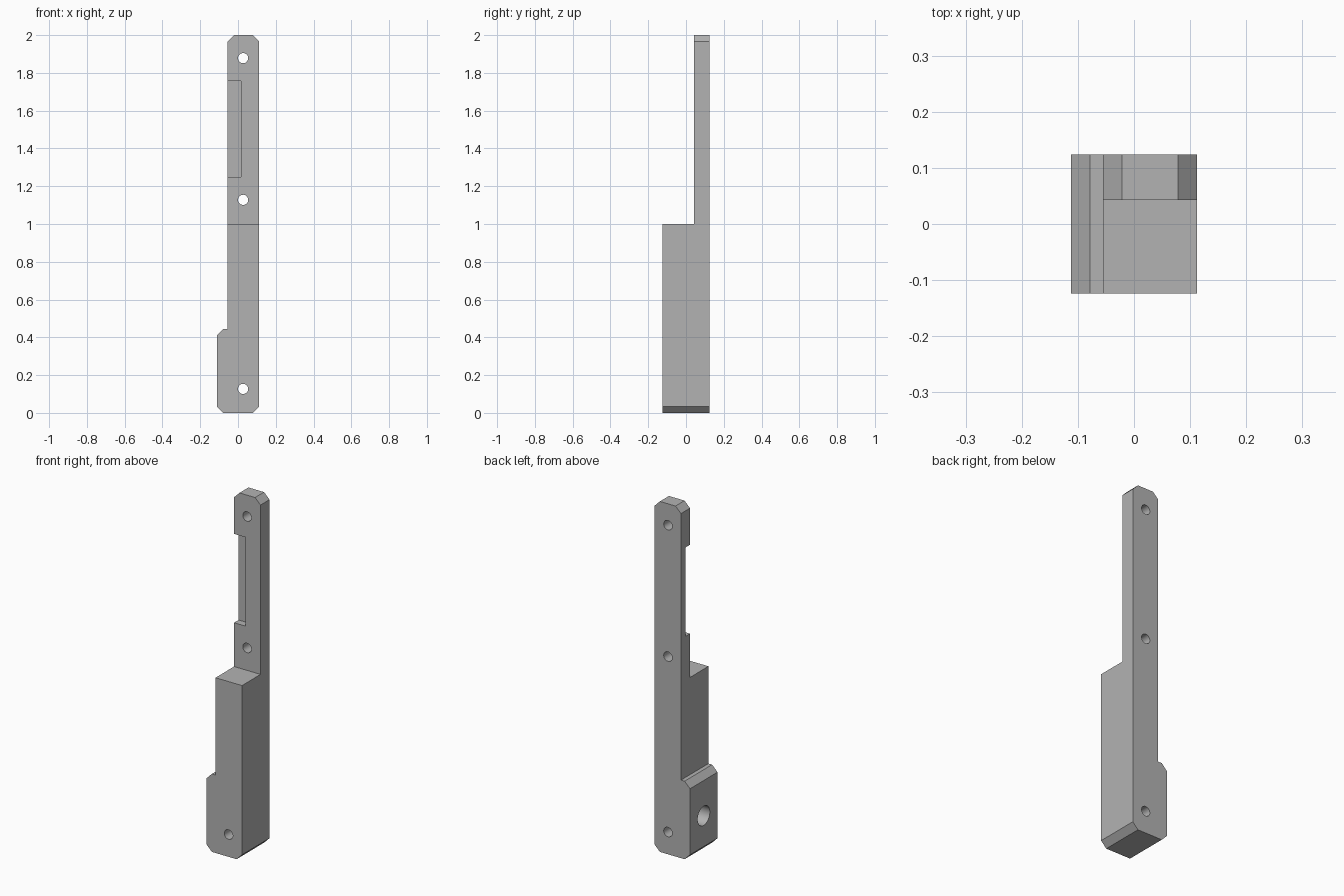
import bpy
import bmesh
import math

if "Cube" in bpy.data.objects:
    bpy.data.objects.remove(bpy.data.objects["Cube"], do_unlink=True)

grey = bpy.data.materials.new("plain grey")
grey.use_nodes = True
colour = (0.45, 0.45, 0.45, 1)
grey.diffuse_color = colour
for node in grey.node_tree.nodes:
    if node.type == 'BSDF_PRINCIPLED':
        node.inputs["Base Color"].default_value = colour

LEFT, RIGHT, STEP = -0.112, 0.112, -0.055
FRONT, BACK, PLATE = -0.124, 0.124, 0.043
C = 0.034  # corner chamfer


def add_object(name, bm):
    bmesh.ops.recalc_face_normals(bm, faces=bm.faces)
    mesh = bpy.data.meshes.new(name)
    bm.to_mesh(mesh)
    bm.free()
    mesh.materials.append(grey)
    obj = bpy.data.objects.new(name, mesh)
    bpy.context.collection.objects.link(obj)
    return obj


def extruded(name, outline, y0, y1):
    """Prism from an x-z outline, running from y0 to y1."""
    bm = bmesh.new()
    face = bm.faces.new([bm.verts.new((x, y0, z)) for x, z in outline])
    out = bmesh.ops.extrude_face_region(bm, geom=[face])
    verts = [v for v in out["geom"] if isinstance(v, bmesh.types.BMVert)]
    bmesh.ops.translate(bm, verts=verts, vec=(0, y1 - y0, 0))
    return add_object(name, bm)


def box(name, x0, x1, y0, y1, z0, z1):
    return extruded(name, [(x0, z0), (x1, z0), (x1, z1), (x0, z1)], y0, y1)


def cylinder(name, radius, length, location, rotation):
    bm = bmesh.new()
    bmesh.ops.create_cone(bm, cap_ends=True, segments=32, radius1=radius,
                          radius2=radius, depth=length)
    obj = add_object(name, bm)
    obj.location = location
    obj.rotation_euler = rotation
    return obj


# Side outline with chamfered corners and a wider foot
bracket = extruded("bracket_body", [
    (LEFT + C, 0), (RIGHT - C, 0), (RIGHT, C), (RIGHT, 2 - C),
    (RIGHT - C, 2), (STEP + C, 2), (STEP, 2 - C), (STEP, 0.445),
    (LEFT + C, 0.445), (LEFT, 0.445 - C), (LEFT, C)], FRONT, BACK)

# Thin upper plate, edge notch, three screw holes and a blind hole in the foot
cutters = [
    box("plate_cutter", -0.3, 0.3, -0.3, PLATE, 1.0, 2.2),
    box("notch_cutter", -0.3, 0.016, -0.3, PLATE + 0.041, 1.25, 1.757),
    cylinder("side_hole_cutter", 0.055, 0.24, (LEFT, 0, 0.21), (0, math.pi / 2, 0)),
]
for z in (0.127, 1.128, 1.878):
    cutters.append(cylinder("screw_hole_cutter", 0.027, 0.6, (0.027, 0, z),
                            (math.pi / 2, 0, 0)))

bpy.ops.object.select_all(action='DESELECT')
bpy.context.view_layer.objects.active = bracket
bracket.select_set(True)
for cutter in cutters:
    cutter.hide_render = True
    mod = bracket.modifiers.new(cutter.name, 'BOOLEAN')
    mod.operation = 'DIFFERENCE'
    mod.solver = 'EXACT'
    mod.object = cutter
    bpy.ops.object.modifier_apply(modifier=mod.name)
    bpy.data.objects.remove(cutter, do_unlink=True)

bpy.ops.object.shade_smooth_by_angle(angle=math.radians(30))
